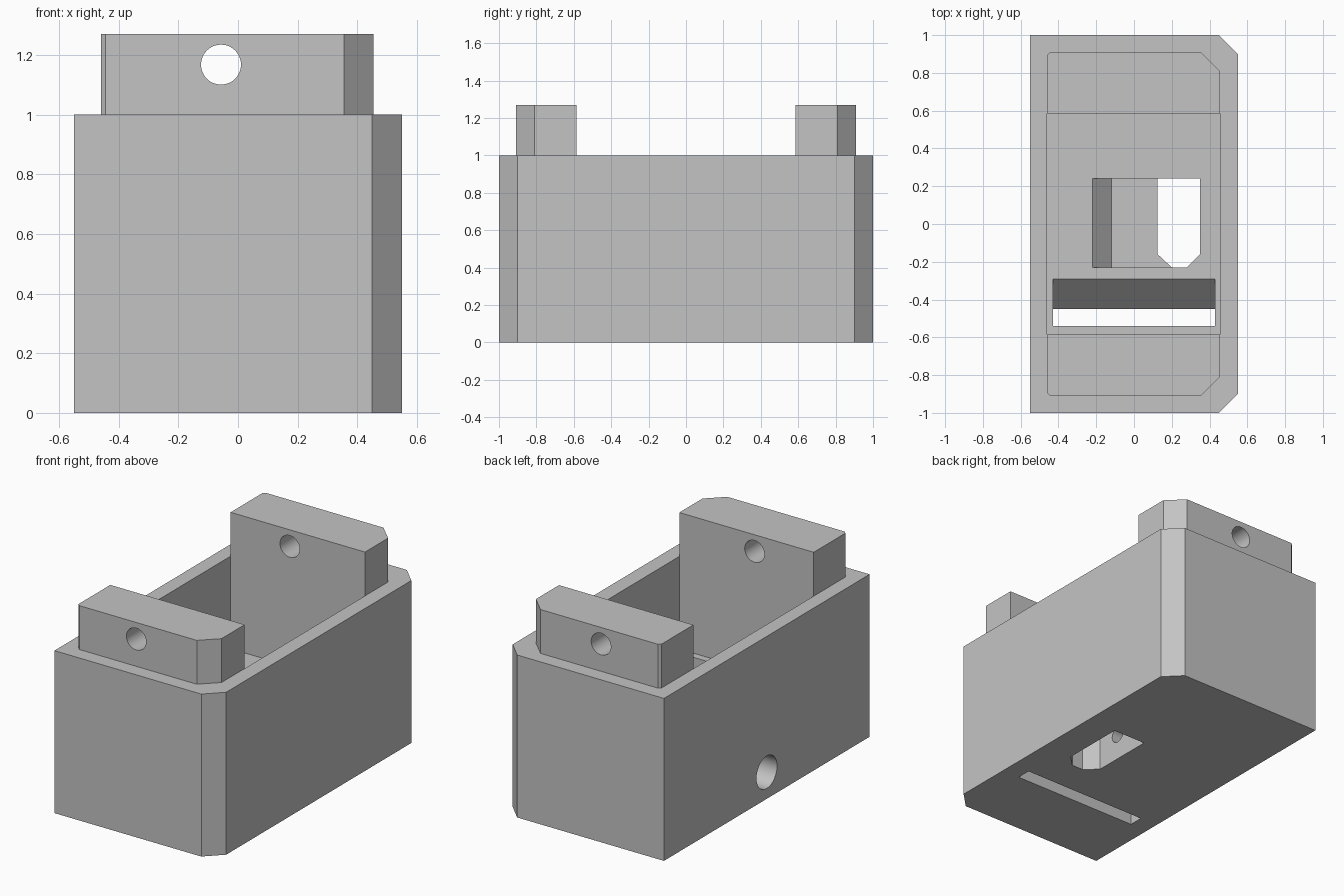
import bpy, bmesh, math
from mathutils import Vector, Matrix

if "Cube" in bpy.data.objects:
    bpy.data.objects.remove(bpy.data.objects["Cube"], do_unlink=True)

grey = bpy.data.materials.new("light_grey")
grey.use_nodes = True
grey.diffuse_color = (0.55, 0.55, 0.55, 1)
grey.node_tree.nodes["Principled BSDF"].inputs["Base Color"].default_value = (0.55, 0.55, 0.55, 1)


def make_object(name, bm):
    bmesh.ops.recalc_face_normals(bm, faces=bm.faces[:])
    mesh = bpy.data.meshes.new(name)
    bm.to_mesh(mesh)
    bm.free()
    mesh.materials.append(grey)
    obj = bpy.data.objects.new(name, mesh)
    bpy.context.collection.objects.link(obj)
    return obj


def prism(name, outline, axis, start, end):
    """Extrude a 2D outline along an axis: z takes (x, y), y takes (x, z), x takes (y, z)."""
    place = {"z": lambda a, b: (a, b, start),
             "y": lambda a, b: (a, start, b),
             "x": lambda a, b: (start, a, b)}[axis]
    bm = bmesh.new()
    face = bm.faces.new([bm.verts.new(place(a, b)) for a, b in outline])
    grown = bmesh.ops.extrude_face_region(bm, geom=[face])
    step = Vector([end - start if axis == c else 0 for c in "xyz"])
    bmesh.ops.translate(bm, vec=step,
                        verts=[g for g in grown["geom"] if isinstance(g, bmesh.types.BMVert)])
    return make_object(name, bm)


def rect(a0, a1, b0, b1):
    return [(a0, b0), (a1, b0), (a1, b1), (a0, b1)]


def bore(name, axis, centre, radius, start, end):
    turn = 2 * math.pi / 48
    ring = [(centre[0] + radius * math.cos(i * turn),
             centre[1] + radius * math.sin(i * turn)) for i in range(48)]
    return prism(name, ring, axis, start, end)


def cut(obj, cutters):
    for cutter in cutters:
        cutter.hide_render = True
        mod = obj.modifiers.new("cut", "BOOLEAN")
        mod.operation = "DIFFERENCE"
        mod.solver = "EXACT"
        mod.object = cutter
    graph = bpy.context.evaluated_depsgraph_get()
    mesh = bpy.data.meshes.new_from_object(obj.evaluated_get(graph))
    obj.modifiers.clear()
    obj.data = mesh
    for cutter in cutters:
        bpy.data.objects.remove(cutter, do_unlink=True)


# Main dimensions
FLOOR, LEDGE, RIM, TOP = 0.43, 0.33, 1.0, 1.27
IN_L, IN_R, IN_Y = -0.46, 0.455, 0.585

# Housing with chamfered corners on one side
housing = prism("housing", [(-0.55, -1), (0.45, -1), (0.55, -0.9),
                            (0.55, 0.9), (0.45, 1), (-0.55, 1)], "z", 0, RIM)
cut(housing, [
    # Open cavity above the thick floor
    prism("cavity", rect(IN_L, IN_R, -IN_Y, IN_Y), "z", FLOOR, 1.2),
    # Recess with a sloping end, beside the through opening
    prism("recess", [(-0.12, LEDGE), (0.24, LEDGE), (0.24, 0.5), (-0.22, 0.5),
                     (-0.22, FLOOR)], "y", -0.23, 0.24),
    prism("opening", [(0.125, -0.16), (0.2, -0.23), (0.28, -0.23), (0.35, -0.16),
                      (0.35, 0.24), (0.125, 0.24)], "z", -0.1, 0.5),
    # Slot widening towards the cavity
    prism("slot", [(-0.54, -0.1), (-0.45, -0.1), (-0.45, 0.26), (-0.29, FLOOR),
                   (-0.29, 0.5), (-0.54, 0.5)], "x", -0.43, 0.43),
    # Stepped screw hole from the side wall
    bore("screw_head_hole", "x", (0, 0.164), 0.1, -0.7, -0.22),
    bore("screw_hole", "x", (0, 0.164), 0.05, -0.3, 0.2),
])

# End lugs, mirrored front to back, each with a cross hole
lugs = []
for name, side in (("front_lug", -1), ("back_lug", 1)):
    outline = [(IN_L, IN_Y), (IN_R, IN_Y), (IN_R, 0.81), (0.355, 0.908),
               (IN_L + 0.015, 0.908), (IN_L, 0.893)]
    lug = prism(name, [(x, y * side) for x, y in outline], "z", RIM, TOP)
    cut(lug, [bore("pin_hole", "y", (-0.057, 1.168), 0.067, side * 0.5, side)])
    lugs.append(lug)

# Smooth bores, crisp edges
bpy.ops.object.select_all(action="DESELECT")
for obj in [housing] + lugs:
    obj.select_set(True)
bpy.context.view_layer.objects.active = housing
bpy.ops.object.shade_smooth_by_angle(angle=math.radians(30))
